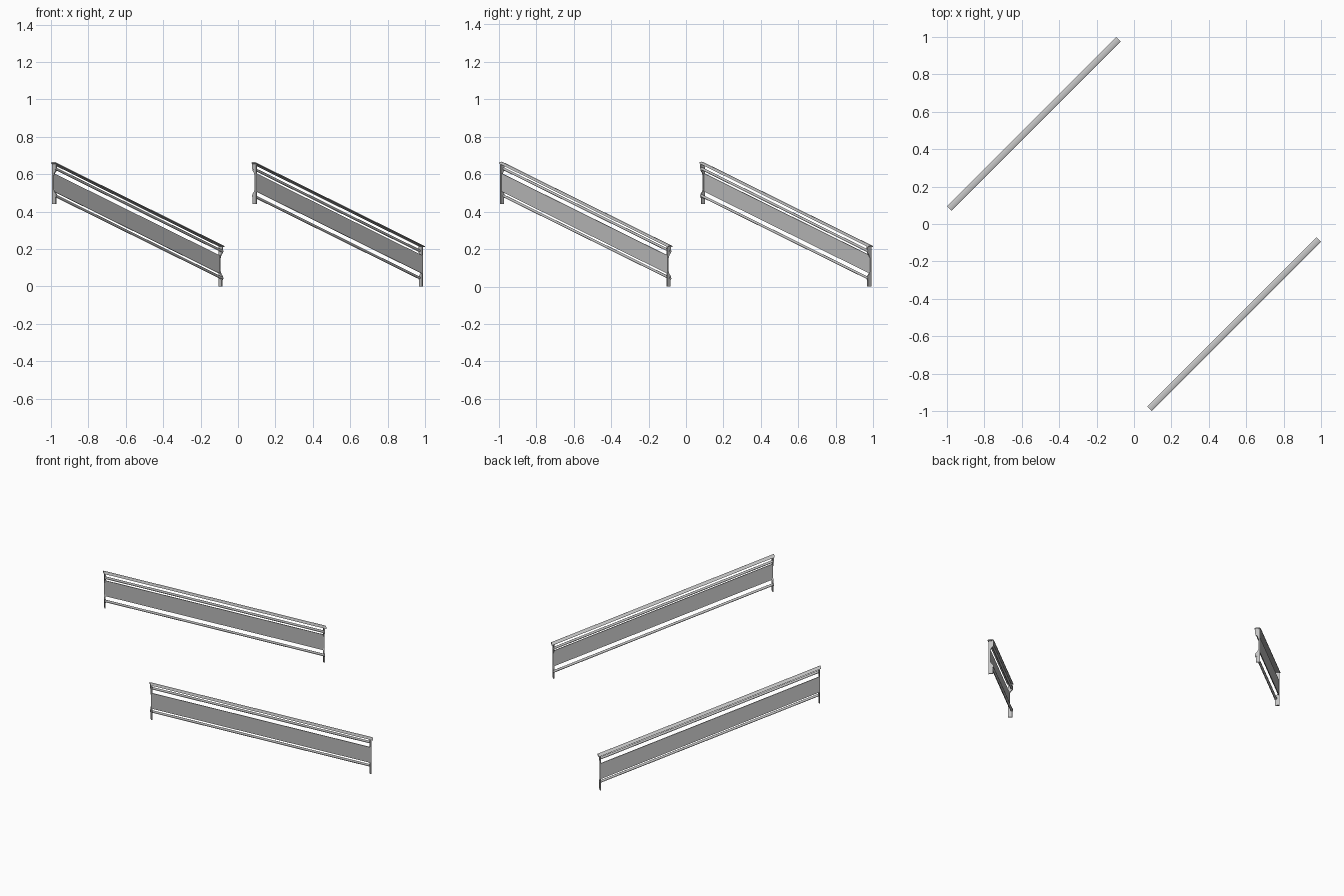
import bpy, bmesh, math
from mathutils import Vector

cube = bpy.data.objects.get("Cube")
if cube:
    bpy.data.objects.remove(cube)

# One grey metal for every part
METAL = bpy.data.materials.new("grey metal")
METAL.use_nodes = True
METAL.diffuse_color = (0.54, 0.54, 0.54, 1)
METAL.node_tree.nodes["Principled BSDF"].inputs["Base Color"].default_value = METAL.diffuse_color

ALONG = Vector((1, 1, 0)).normalized()
INWARD = Vector((-1, 1, 0)).normalized()
SLOPE = -0.35       # fall of the railing along its length
MID = 0.222         # height of the slope line at the middle
OFFSET = 0.757      # distance of each railing from the centre
POSTS = (-0.631, 0.626)


def line(u):
    return MID + SLOPE * u


def sweep(name, section, u0, u1, side, base=None, smooth=False):
    """Extrude a (depth, height) section along the slope, or level at a base height."""
    bm = bmesh.new()
    rings = []
    for u in (u0, u1):
        z = line(u) if base is None else base
        rings.append([bm.verts.new(ALONG * u + INWARD * side * (v - OFFSET)
                                   + Vector((0, 0, z + h))) for v, h in section])
    n = len(section)
    for i in range(n):
        j = (i + 1) % n
        bm.faces.new((rings[0][i], rings[0][j], rings[1][j], rings[1][i]))
    for ring in rings:
        bm.faces.new(ring)
    bmesh.ops.recalc_face_normals(bm, faces=bm.faces)
    mesh = bpy.data.meshes.new(name)
    bm.to_mesh(mesh)
    bm.free()
    mesh.materials.append(METAL)
    obj = bpy.data.objects.new(name, mesh)
    bpy.context.collection.objects.link(obj)
    if smooth:
        bpy.ops.object.select_all(action='DESELECT')
        obj.select_set(True)
        bpy.context.view_layer.objects.active = obj
        bpy.ops.object.shade_smooth_by_angle(angle=math.radians(40))


def circle(v, h, r, n=12):
    return [(v + r * math.cos(math.tau * i / n), h + r * math.sin(math.tau * i / n))
            for i in range(n)]


# Post outline: wide foot and head, thin waist on the outer side
POST = [(-0.013, 0), (0.011, 0), (0.011, 0.033), (0.016, 0.042), (0.014, 0.055),
        (0.003, 0.066), (-0.003, 0.08), (-0.003, 0.152), (0.003, 0.168),
        (0.014, 0.18), (0.016, 0.214), (-0.013, 0.214)]

# Handrail: thin bar with a gently crowned top
HANDRAIL = [(-0.0175, 0.212), (0.0175, 0.212)]
HANDRAIL += [(0.0175 * math.cos(math.pi * i / 8), 0.215 + 0.006 * math.sin(math.pi * i / 8))
             for i in range(9)]

PANEL = [(-0.0105, 0.066), (-0.0055, 0.066), (-0.0055, 0.163), (-0.0105, 0.163)]

for side, label in ((1, "front"), (-1, "back")):
    sweep(label + "_handrail", HANDRAIL, -0.639, 0.639, side, smooth=True)
    for place, height in (("upper", 0.187), ("lower", 0.042)):
        sweep(f"{label}_{place}_rail", circle(0.008, height, 0.0075), -0.635, 0.631, side, smooth=True)
    sweep(label + "_panel", PANEL, *POSTS, side)
    for u, place in zip(POSTS, ("upper", "lower")):
        sweep(f"{label}_{place}_post", POST, u - 0.0035, u + 0.0035, side, base=max(0, line(u) - 0.003))
